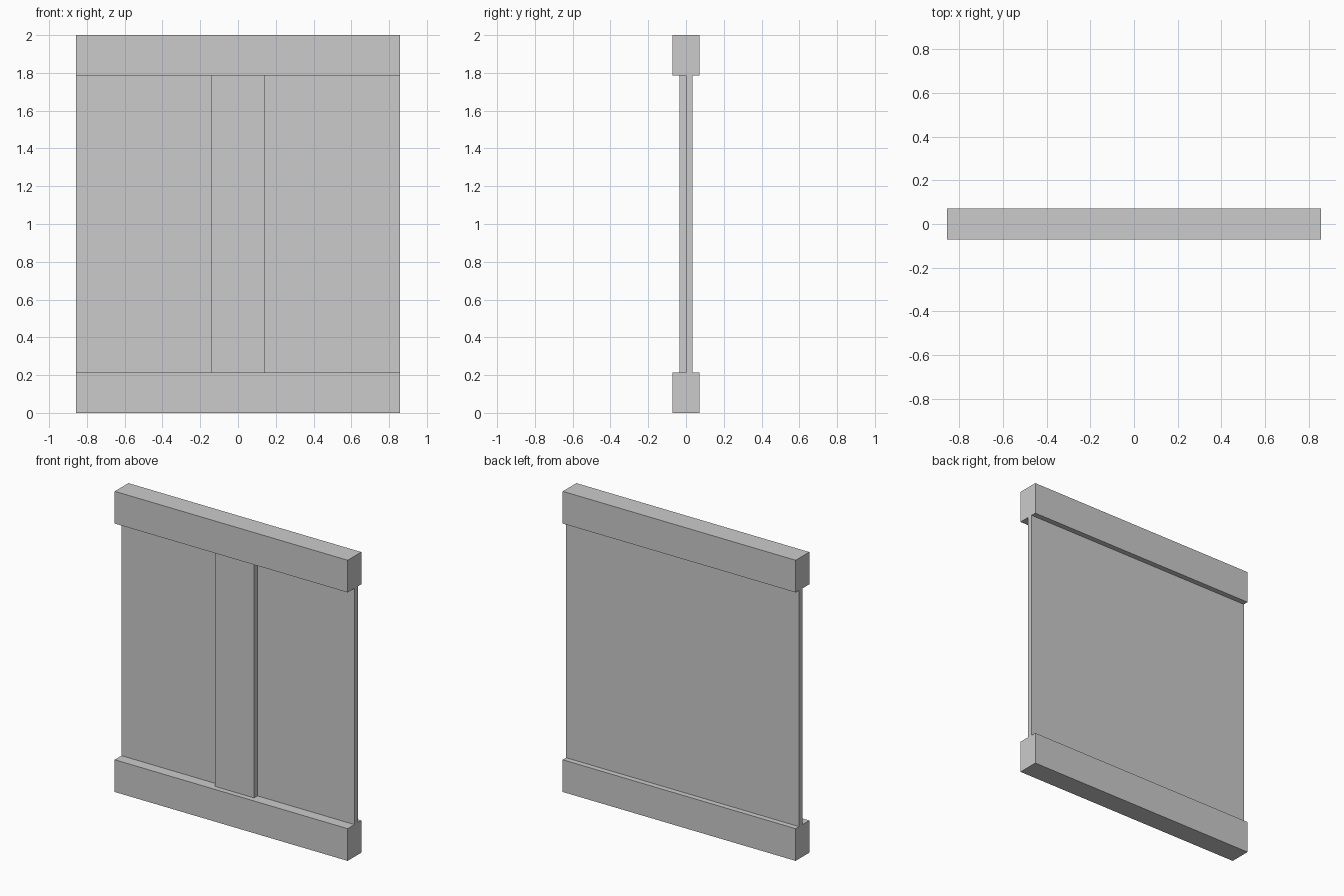
import bpy

if "Cube" in bpy.data.objects:
    bpy.data.objects.remove(bpy.data.objects["Cube"])

U = 1 / 14        # base module of the design
W = 12 * U        # half width


def box(name, x, y, z):
    """Axis-aligned box from (min, max) ranges."""
    bpy.ops.mesh.primitive_cube_add(size=1, location=[(r[0] + r[1]) / 2 for r in (x, y, z)])
    ob = bpy.context.object
    ob.name = ob.data.name = name
    for v in ob.data.vertices:
        v.co = [c * (r[1] - r[0]) for c, r in zip(v.co, (x, y, z))]
    return ob


# thick bottom and top rails
for name, z0 in (("bottom_rail", 0), ("top_rail", 2 - 3 * U)):
    box(name, (-W, W), (-U, U), (z0, z0 + 3 * U))

# thin back panel between the rails
box("panel", (-W, W), (0, U / 2), (3 * U, 2 - 3 * U))

# raised upright strip on the front of the panel
box("center_strip", (-2 * U, 2 * U), (-U / 2, 0), (3 * U, 2 - 3 * U))
